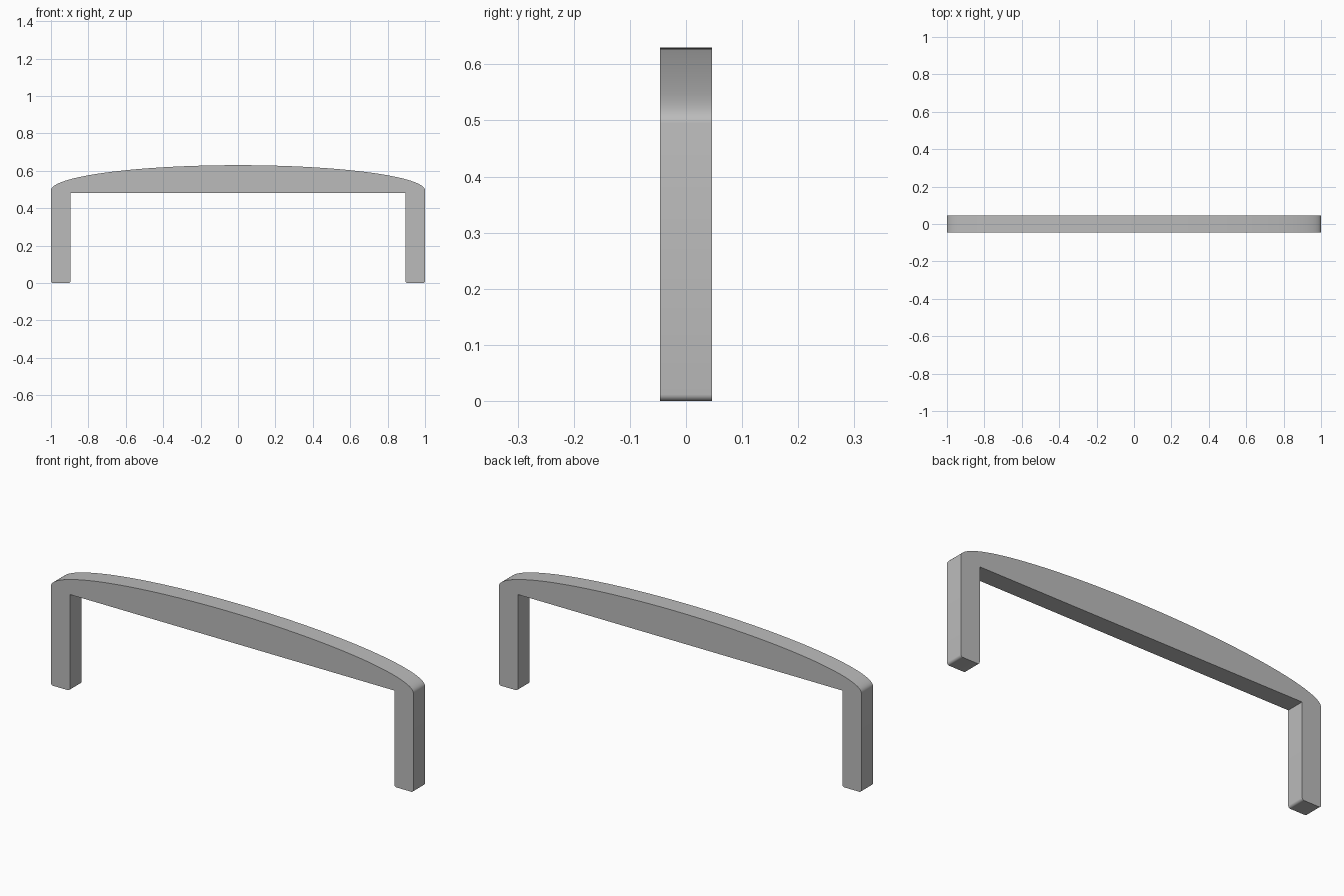
import bpy, bmesh, math

old = bpy.data.objects.get("Cube")
if old:
    bpy.data.objects.remove(old, do_unlink=True)

DEPTH = 0.092     # front to back
INNER = 0.895     # inner face of each leg
UNDER = 0.48      # underside of the beam
SPRING = 0.495    # height where the arch starts
RISE = 0.135      # height of the arch
FOOT_R = 0.012    # rounding of the foot edges
STEPS = 64

grey = bpy.data.materials.new("satin_grey")
grey.use_nodes = True
colour = (0.5, 0.5, 0.5, 1)
grey.diffuse_color = colour
grey.node_tree.nodes["Principled BSDF"].inputs["Base Color"].default_value = colour


def foot_corner(cx, start):
    """Quarter round at the bottom of a leg, turning anticlockwise."""
    angles = [start + math.pi / 2 * i / 6 for i in range(7)]
    return [(cx + FOOT_R * math.cos(a), FOOT_R + FOOT_R * math.sin(a)) for a in angles]


def leg_foot(x0, x1):
    return foot_corner(x0 + FOOT_R, math.pi) + foot_corner(x1 - FOOT_R, 1.5 * math.pi)


# Outline: left-hand foot, opening, other foot, then back over the elliptical arch
outline = leg_foot(-1, -INNER) + [(-INNER, UNDER), (INNER, UNDER)] + leg_foot(INNER, 1)
for i in range(STEPS + 1):
    a = math.pi * i / STEPS
    outline.append((math.cos(a), SPRING + RISE * math.sin(a)))

# Extrude the outline into the solid handle
bm = bmesh.new()
face = bm.faces.new([bm.verts.new((x, -DEPTH / 2, z)) for x, z in outline])
new = bmesh.ops.extrude_face_region(bm, geom=[face])["geom"]
bmesh.ops.translate(bm, vec=(0, DEPTH, 0),
                    verts=[v for v in new if isinstance(v, bmesh.types.BMVert)])
bmesh.ops.recalc_face_normals(bm, faces=bm.faces)
mesh = bpy.data.meshes.new("arched_pull_handle")
bm.to_mesh(mesh)
bm.free()

handle = bpy.data.objects.new("arched_pull_handle", mesh)
bpy.context.collection.objects.link(handle)
mesh.materials.append(grey)

# Smooth the arch and foot rounds while keeping the outline edges sharp
bpy.context.view_layer.objects.active = handle
handle.select_set(True)
bpy.ops.object.shade_smooth_by_angle(angle=math.radians(30))
